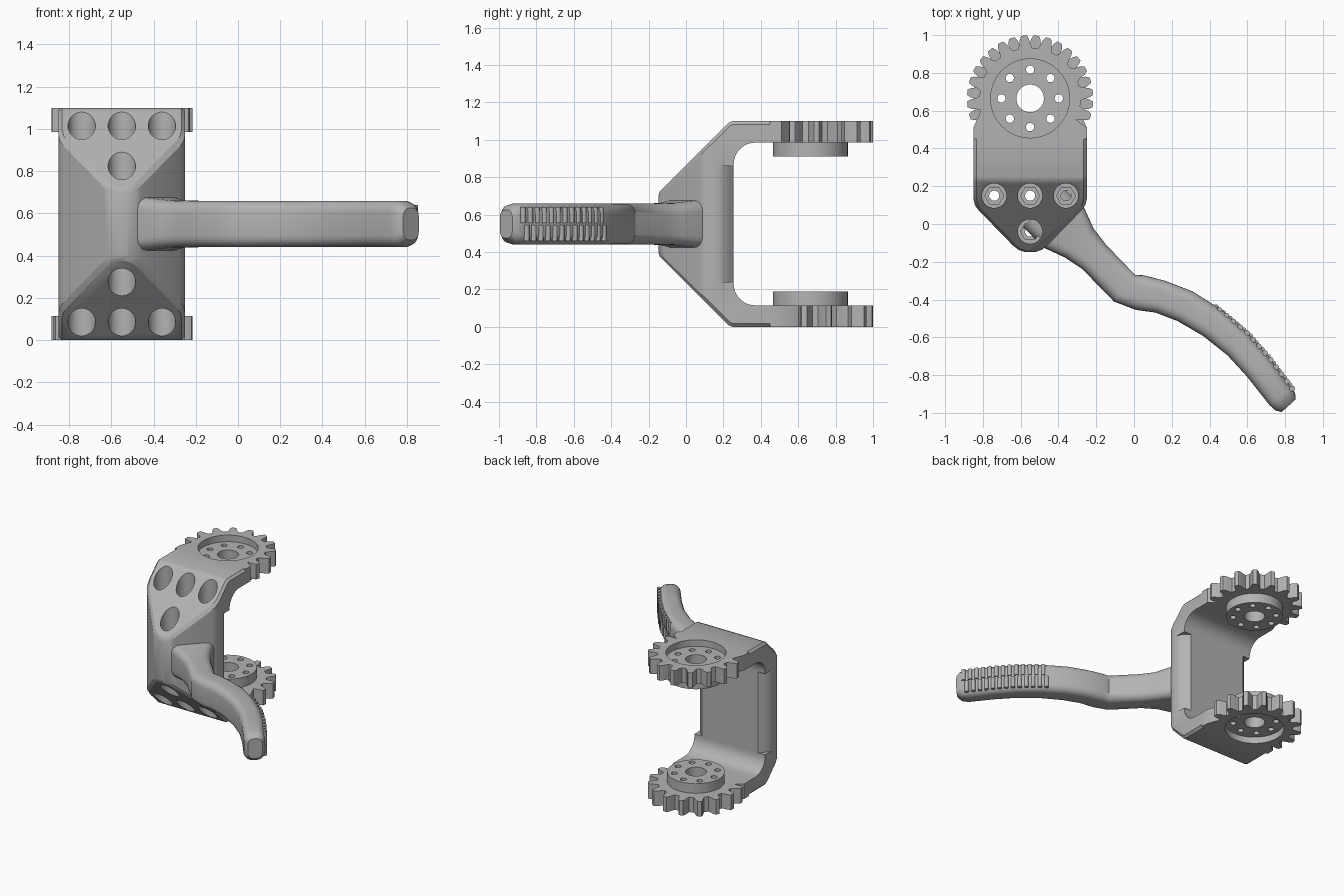
import bpy, bmesh
from math import sin, cos, pi, radians
from mathutils import Vector

if "Cube" in bpy.data.objects:
    bpy.data.objects.remove(bpy.data.objects["Cube"], do_unlink=True)

CX, GY, MID = -0.55, 0.665, 0.55      # bracket centre, gear centre, mid height
GREY = (0.45, 0.45, 0.45, 1)
mat = bpy.data.materials.new("plain grey")
mat.use_nodes = True
mat.diffuse_color = GREY
mat.node_tree.nodes["Principled BSDF"].inputs["Base Color"].default_value = GREY


def add(name, bm):
    bmesh.ops.recalc_face_normals(bm, faces=bm.faces)
    me = bpy.data.meshes.new(name)
    bm.to_mesh(me)
    bm.free()
    me.materials.append(mat)
    ob = bpy.data.objects.new(name, me)
    bpy.context.collection.objects.link(ob)
    return ob


def prism(name, pts, lo, hi, axis="z"):
    """Extrude an outline along z (x, y points) or along x (y, z points)."""
    bm = bmesh.new()
    place = (lambda p, h: (p[0], p[1], h)) if axis == "z" else (lambda p, h: (h, p[0], p[1]))
    a = [bm.verts.new(place(p, lo)) for p in pts]
    b = [bm.verts.new(place(p, hi)) for p in pts]
    bm.faces.new(a)
    bm.faces.new(b)
    n = len(pts)
    for i in range(n):
        j = (i + 1) % n
        bm.faces.new((a[i], a[j], b[j], b[i]))
    return add(name, bm)


def circle(x, y, r, n=32):
    return [(x + r * cos(2 * pi * i / n), y + r * sin(2 * pi * i / n)) for i in range(n)]


def combine(ob, tool, op="DIFFERENCE"):
    mod = ob.modifiers.new("combine", "BOOLEAN")
    mod.operation, mod.solver, mod.object = op, "EXACT", tool
    activate(ob)
    bpy.ops.object.modifier_apply(modifier=mod.name)
    bpy.data.objects.remove(tool, do_unlink=True)


def activate(ob):
    bpy.ops.object.select_all(action="DESELECT")
    ob.select_set(True)
    bpy.context.view_layer.objects.active = ob


def smooth(ob, angle=30):
    activate(ob)
    bpy.ops.object.shade_smooth_by_angle(angle=radians(angle))


# --- C-shaped bracket: side profile crossed with a tapered plan ---
JOIN, WALL, FIL = 0.45, 0.255, 0.115
upper = [(-0.157, 0.67), (-0.14, 0.725), (0.225, 1.09), (0.25, 1.1), (JOIN, 1.1), (JOIN, 0.985)]
arc = [(WALL + FIL - FIL * sin(t), 0.985 - FIL + FIL * cos(t))
       for t in [i * pi / 16 for i in range(9)]]
upper += arc
lower = [(y, 2 * MID - z) for y, z in reversed(upper)]
bracket = prism("bracket", upper + lower, CX - 0.4, CX + 0.4, "x")

half = [(0.30, 0.6), (0.30, 0.13), (0.292, 0.1), (0.275, 0.075), (0.09, -0.115), (0.06, -0.138), (0.03, -0.148)]
plan = [(CX + x, y) for x, y in half] + [(CX - x, y) for x, y in reversed(half)]
combine(bracket, prism("plan_tool", plan, -0.2, 1.3), "INTERSECT")

# chamfer the outer rim where sloped or flat faces meet the upright sides
bm = bmesh.new()
bm.from_mesh(bracket.data)
rim = []
for e in bm.edges:
    if len(e.link_faces) == 2:
        fa, fb = sorted(e.link_faces, key=lambda f: abs(f.normal.z))
        outward = fb.normal.z * (fb.calc_center_median().z - MID) > 0
        if abs(fa.normal.z) < 0.1 and abs(fa.normal.x) > 0.3 and fb.normal.z ** 2 > 0.3 and outward:
            rim.append(e)
bmesh.ops.bevel(bm, geom=rim, offset=0.03, segments=1, affect="EDGES", clamp_overlap=True)
bm.to_mesh(bracket.data)
bm.free()

# rounded back corners of the upright wall
for s in (-1, 1):
    corner = [(0.302, 0.17), (0.29, 0.2), (0.27, 0.228), (0.235, 0.257), (0.235, 0.33), (0.33, 0.33), (0.33, 0.17)]
    combine(bracket, prism("corner_tool", [(CX + s * x, y) for x, y in corner], 0.24, 0.86))

# bolt holes: wide bore, hexagonal pocket, slim through hole
for x, y in ((-0.19, 0.15), (0, 0.15), (0.19, 0.15), (0, -0.04)):
    depth = 0.86 + y - 0.15
    combine(bracket, prism("bolt_tool", circle(CX + x, y, 0.027, 16), -0.1, 1.2))
    for r, n, floor in ((0.065, 32, depth), (0.05, 6, depth - 0.05)):
        combine(bracket, prism("bore_tool", circle(CX + x, y, r, n), floor, 1.3))
        combine(bracket, prism("bore_tool", circle(CX + x, y, r, n), -0.2, 2 * MID - floor))
smooth(bracket, 25)


# --- toothed heads with hub, recess and holes ---
def gear_head(name, first, flip):
    def span(lo, hi):
        return (2 * MID - hi, 2 * MID - lo) if flip else (lo, hi)

    pts = [(CX + 0.30, JOIN), (CX + 0.30, 0.51)]
    for k in range(11):
        mid = first + 22.5 * k
        if -20 < mid < 200:
            for da, r in ((-8, 0.268), (-5.8, 0.29), (-4.5, 0.315), (-2.5, 0.334),
                          (2.5, 0.334), (4.5, 0.315), (5.8, 0.29), (8, 0.268)):
                a = radians(mid + da)
                pts.append((CX + r * cos(a), GY + r * sin(a)))
    pts += [(CX - 0.30, 0.51), (CX - 0.30, JOIN)]
    head = prism(name, pts, *span(0.985, 1.1))
    combine(head, prism("hub", circle(CX, GY, 0.2, 64), *span(0.912, 1.02)), "UNION")
    combine(head, prism("recess_tool", circle(CX, GY, 0.209, 64), *span(1.05, 1.2)))
    combine(head, prism("axle_tool", circle(CX, GY, 0.073, 40), *span(0.8, 1.2)))
    for i in range(8):
        a = i * pi / 4
        x, y = CX + 0.152 * cos(a), GY + 0.152 * sin(a)
        combine(head, prism("pin_tool", circle(x, y, 0.022, 16), *span(0.8, 1.2)))
    smooth(head, 25)


gear_head("upper_gear_head", -16.9, False)
gear_head("lower_gear_head", -5.6, True)


# --- curved handle: rounded sections lofted along a path ---
stations = [  # x, y, half width, half height
    (-0.48, 0.09, 0.15, 0.14), (-0.37, -0.02, 0.15, 0.125), (-0.29, -0.10, 0.108, 0.112),
    (-0.21, -0.175, 0.09, 0.11), (-0.05, -0.34, 0.09, 0.11), (0.03, -0.363, 0.094, 0.11),
    (0.14, -0.385, 0.088, 0.11), (0.27, -0.435, 0.088, 0.11), (0.415, -0.523, 0.085, 0.11),
    (0.55, -0.637, 0.08, 0.11), (0.66, -0.76, 0.078, 0.11), (0.775, -0.911, 0.075, 0.11),
    (0.80, -0.941, 0.07, 0.1), (0.819, -0.962, 0.05, 0.075)]
bm = bmesh.new()
rings = []
for i, (x, y, w, h) in enumerate(stations):
    p, q = stations[max(i - 1, 0)], stations[min(i + 1, len(stations) - 1)]
    side = Vector((p[1] - q[1], q[0] - p[0], 0)).normalized()
    r = min(0.055, 0.75 * w)
    ring = []
    for k in range(4):
        sx, sz = ((1, 1), (-1, 1), (-1, -1), (1, -1))[k]
        for j in range(6):
            t = (k + j / 5) * pi / 2
            u, v = sx * (w - r) + r * cos(t), sz * (h - r) + r * sin(t)
            ring.append(bm.verts.new(Vector((x, y, MID + v)) + side * u))
    rings.append(ring)
for a, b in zip(rings, rings[1:]):
    for i in range(len(a)):
        j = (i + 1) % len(a)
        bm.faces.new((a[i], a[j], b[j], b[i]))
bm.faces.new(rings[0])
bm.faces.new(rings[-1])
smooth(add("handle", bm), 40)

# --- two staggered rows of grip ridges along the handle's outer edge ---
edge = [Vector(p) for p in ((0.435, -0.44), (0.605, -0.583), (0.72, -0.715), (0.852, -0.89))]
lengths = [(b - a).length for a, b in zip(edge, edge[1:])]
COUNT = 13
for row, (lo, hi) in (("lower", (0.46, 0.545)), ("upper", (0.555, 0.64))):
    for i in range(COUNT):
        d = (i + (0.5 if row == "upper" else 0)) / COUNT * sum(lengths)
        s = 0
        while s < len(lengths) - 1 and d > lengths[s]:
            d -= lengths[s]
            s += 1
        p = edge[s].lerp(edge[s + 1], d / lengths[s])
        smooth(prism("%s_grip_ridge_%d" % (row, i + 1), circle(p.x, p.y, 0.015, 12), lo, hi), 40)
